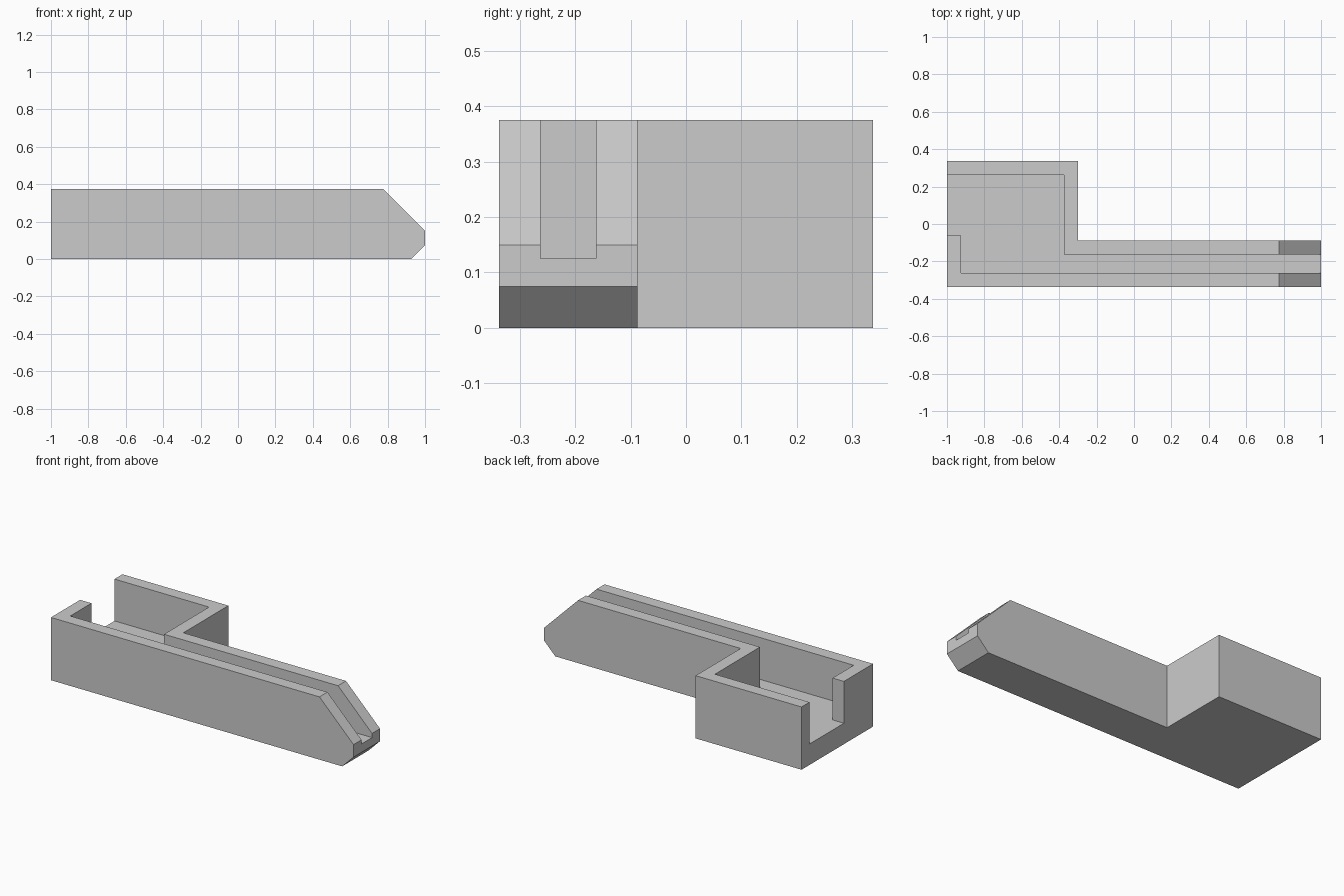
import bpy
import bmesh
from mathutils import Vector

cube = bpy.data.objects.get("Cube")
if cube:
    bpy.data.objects.remove(cube, do_unlink=True)

grey = bpy.data.materials.new("plain grey")
grey.use_nodes = True
colour = (0.6, 0.6, 0.6, 1)
grey.diffuse_color = colour
grey.node_tree.nodes["Principled BSDF"].inputs["Base Color"].default_value = colour


def prism(name, points, direction):
    """Extrude a closed outline along a direction."""
    mesh = bpy.data.meshes.new(name)
    bm = bmesh.new()
    face = bm.faces.new([bm.verts.new(p) for p in points])
    extruded = bmesh.ops.extrude_face_region(bm, geom=[face])["geom"]
    verts = [v for v in extruded if isinstance(v, bmesh.types.BMVert)]
    bmesh.ops.translate(bm, verts=verts, vec=Vector(direction))
    bmesh.ops.recalc_face_normals(bm, faces=bm.faces)
    bm.to_mesh(mesh)
    bm.free()
    mesh.materials.append(grey)
    obj = bpy.data.objects.new(name, mesh)
    bpy.context.collection.objects.link(obj)
    return obj


def combine(target, tool, operation):
    """Apply a boolean, then discard the tool."""
    tool.hide_render = True
    mod = target.modifiers.new(operation.lower(), "BOOLEAN")
    mod.operation = operation
    mod.solver = "EXACT"
    mod.object = tool
    bpy.context.view_layer.objects.active = target
    bpy.ops.object.modifier_apply(modifier=mod.name)
    bpy.data.objects.remove(tool, do_unlink=True)


front, back, arm_back, body_end = -0.3375, 0.3375, -0.0875, -0.3
wall, floor, height, over = 0.075, 0.125, 0.375, 1.2

# L-shaped plan of the box and its long arm, longer and taller than needed
plan = [(-over, front), (over, front), (over, arm_back),
        (body_end, arm_back), (body_end, back), (-over, back)]
housing = prism("channel_housing", [(x, y, -0.1) for x, y in plan], (0, 0, 0.6))

# Side profile with the sloped nose and lower chamfer
side = [(-1, 0), (0.925, 0), (1, 0.075), (1, 0.15), (0.775, height), (-1, height)]
combine(housing, prism("side_profile", [(x, -0.5, z) for x, z in side], (0, 1, 0)),
        "INTERSECT")

# Open chamber running into the arm slot, leaving a lip at the open end
lip_x, lip_y = -1 + wall, -0.0625
hollow = [(-over, lip_y), (lip_x, lip_y), (lip_x, front + wall),
          (over, front + wall), (over, arm_back - wall),
          (body_end - wall, arm_back - wall), (body_end - wall, back - wall),
          (-over, back - wall)]
combine(housing, prism("chamber_cutter", [(x, y, floor) for x, y in hollow], (0, 0, 0.5)),
        "DIFFERENCE")
